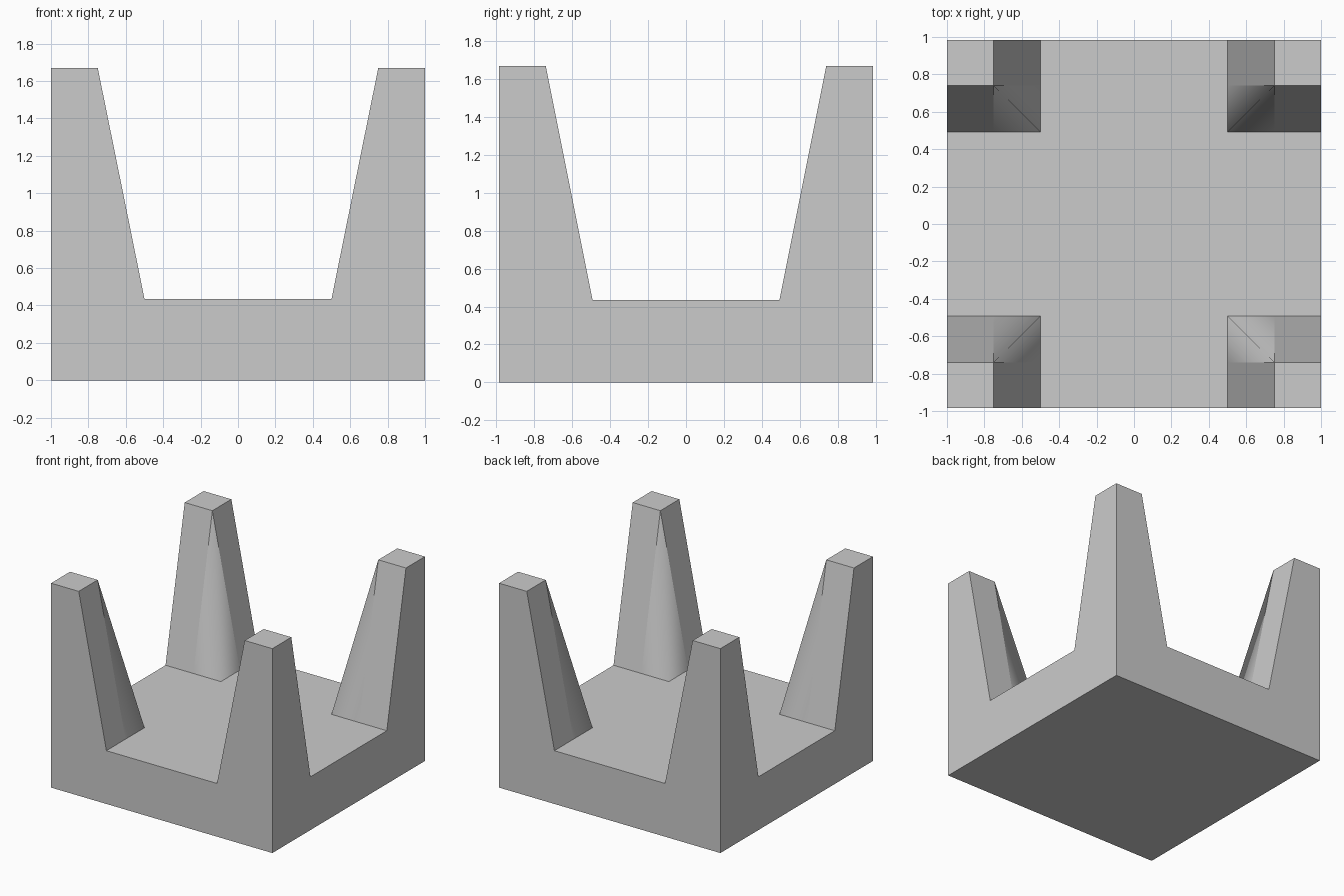
import bpy
import bmesh

if "Cube" in bpy.data.objects:
    bpy.data.objects.remove(bpy.data.objects["Cube"])

# Half sizes: outer edge, post top inner edge, post foot inner edge
X, TX, CX = 1.0, 0.75, 0.50
Y, TY, CY = 0.985, 0.74, 0.493
BASE_H, POST_H = 0.435, 1.67

bm = bmesh.new()
cache = {}


def vert(co):
    if co not in cache:
        cache[co] = bm.verts.new(co)
    return cache[co]


def face(*points, smooth=False):
    f = bm.faces.new([vert(p) for p in points])
    f.smooth = smooth


# Key points of the tapered post
tip = (TX, TY, POST_H)
foot = (CX, CY, BASE_H)
foot_x = (TX, CY, BASE_H)
foot_y = (CX, TY, BASE_H)

# Base slab: underside and floor around the post
face((0, 0, 0), (0, Y, 0), (X, Y, 0), (X, 0, 0))
face((0, 0, BASE_H), (X, 0, BASE_H), (X, CY, BASE_H), foot_x, foot, foot_y,
     (CX, Y, BASE_H), (0, Y, BASE_H))

# Outer walls, running from the slab up into the post
face((X, 0, 0), (X, Y, 0), (X, Y, POST_H), (X, TY, POST_H),
     (X, CY, BASE_H), (X, 0, BASE_H))
face((X, Y, 0), (0, Y, 0), (0, Y, BASE_H), (CX, Y, BASE_H),
     (TX, Y, POST_H), (X, Y, POST_H))

# Post top and sloping inner sides
face(tip, (X, TY, POST_H), (X, Y, POST_H), (TX, Y, POST_H))
face((X, CY, BASE_H), (X, TY, POST_H), tip, foot_x)
face((CX, Y, BASE_H), foot_y, tip, (TX, Y, POST_H))

# Smooth-shaded inner corner of the post
face(foot_x, tip, foot, smooth=True)
face(foot, tip, foot_y, smooth=True)

bmesh.ops.recalc_face_normals(bm, faces=bm.faces)
mesh = bpy.data.meshes.new("base_with_corner_posts")
bm.to_mesh(mesh)
bm.free()

obj = bpy.data.objects.new("base_with_corner_posts", mesh)
bpy.context.collection.objects.link(obj)

# Mirror the quarter to all four corners
mirror = obj.modifiers.new("four_corners", 'MIRROR')
mirror.use_axis = (True, True, False)
mirror.use_clip = True
